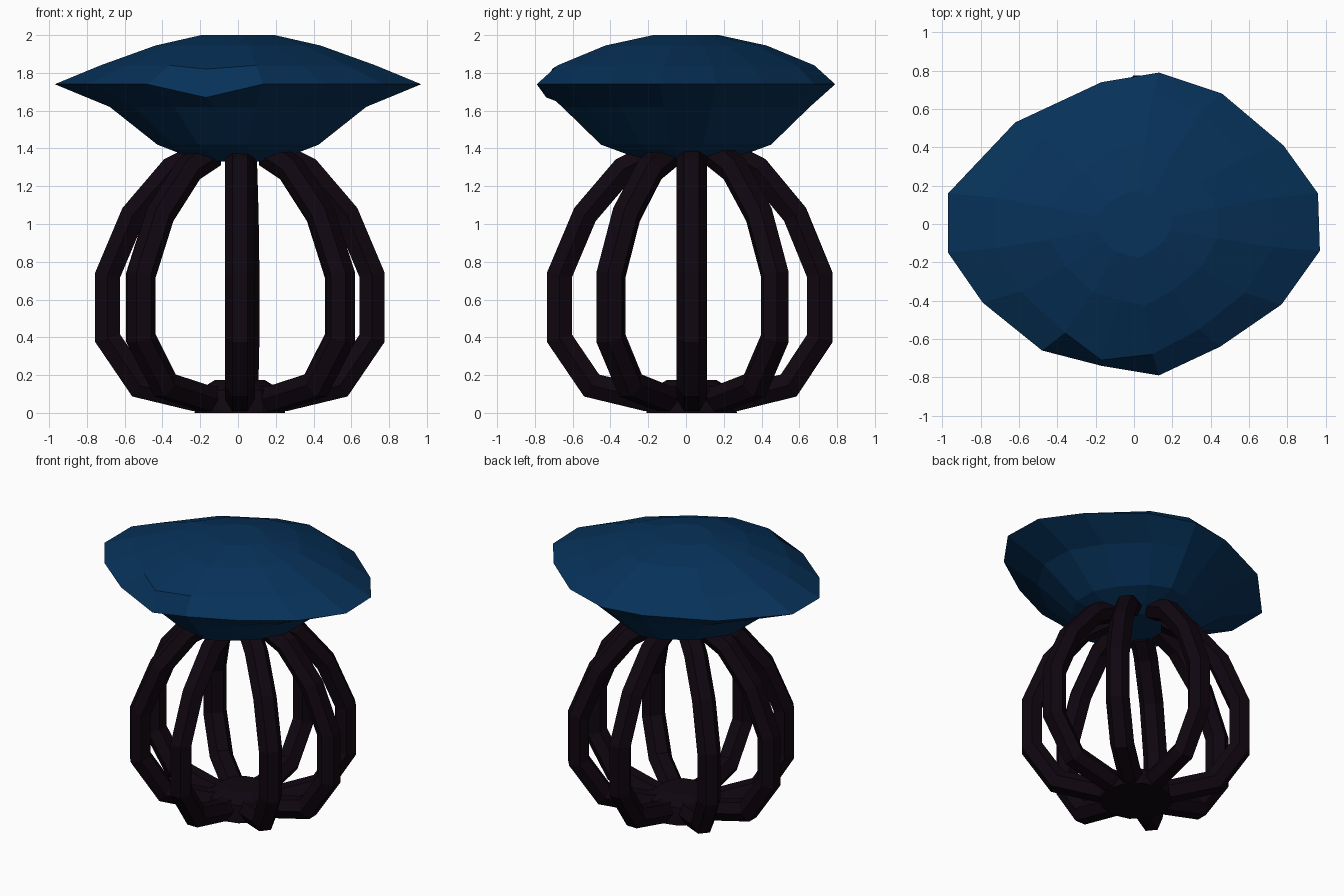
import bpy, bmesh
from math import cos, sin, radians, pi
from mathutils import Vector

if "Cube" in bpy.data.objects:
    bpy.data.objects.remove(bpy.data.objects["Cube"])

CX, CY = 0.01, 0.03  # centre of the leg cage


def material(name, rgb):
    m = bpy.data.materials.new(name)
    m.diffuse_color = (*rgb, 1)
    m.use_nodes = True
    m.node_tree.nodes["Principled BSDF"].inputs["Base Color"].default_value = m.diffuse_color
    return m


def loft(name, rings, mat):
    """Skin a list of equal-length vertex rings and cap both ends."""
    bm = bmesh.new()
    vs = [[bm.verts.new(p) for p in ring] for ring in rings]
    n = len(vs[0])
    for a, b in zip(vs, vs[1:]):
        for i in range(n):
            j = (i + 1) % n
            bm.faces.new((a[i], a[j], b[j], b[i]))
    bm.faces.new(vs[0])
    bm.faces.new(vs[-1])
    bmesh.ops.recalc_face_normals(bm, faces=bm.faces)
    me = bpy.data.meshes.new(name)
    bm.to_mesh(me)
    bm.free()
    me.materials.append(mat)
    ob = bpy.data.objects.new(name, me)
    bpy.context.collection.objects.link(ob)
    return ob


blue = material("cushion_blue", (0.002, 0.031, 0.1))
dark = material("dark_wood", (0.005, 0.002, 0.005))

# Cushion: irregular outline scaled through levels (z, x scale, y scale)
outline = [(0.97, -0.14), (0.96, 0.16), (0.78, 0.41), (0.46, 0.68), (0.13, 0.79),
           (-0.17, 0.74), (-0.62, 0.53), (-0.97, 0.16), (-0.97, -0.15),
           (-0.79, -0.41), (-0.48, -0.66), (-0.17, -0.73), (0.13, -0.79),
           (0.45, -0.64), (0.77, -0.42)]
levels = [(1.33, 0.20, 0.26), (1.42, 0.44, 0.57), (1.62, 0.70, 0.83), (1.74, 1, 1),
          (1.84, 0.75, 0.86), (1.945, 0.45, 0.54), (2.0, 0.20, 0.22)]
rings = [[(x * sx, y * sy, z) for x, y in outline] for z, sx, sy in levels]
# flat front facet where the rim is cut
rings[3][11] = (-0.17, -0.74, 1.67)
rings[4][11] = (-0.17, -0.71, 1.82)
loft("cushion", rings, blue)

# Legs: six-sided bent tubes following one radial path (radius, z)
path = [Vector(p) for p in ((0.20, 1.37), (0.36, 1.29), (0.565, 1.05), (0.70, 0.73),
                            (0.70, 0.395), (0.53, 0.145), (0.24, 0.075), (0.05, 0.075))]


def leg(name, angle, scale):
    out = Vector((cos(angle), sin(angle), 0))
    side = Vector((-sin(angle), cos(angle), 0))
    rings = []
    for i, p in enumerate(path):
        d1 = (p - path[max(i - 1, 0)]).normalized()
        d2 = (path[min(i + 1, len(path) - 1)] - p).normalized()
        t = (d1 + d2).normalized()
        nrm = Vector((-t.y, t.x))
        miter = 1 / max(0.5, t.dot(d1 if i else d2))
        ring = []
        for k in range(6):
            a = k * pi / 3
            q = Vector((p.x * scale, p.y)) + nrm * (0.076 * sin(a) * miter)
            v = out * q.x + side * (0.08 * cos(a))
            ring.append((v.x + CX, v.y + CY, max(q.y, 0)))
        rings.append(ring)
    return loft(name, rings, dark)


legs = ((0, 1), (40, 0.98), (88, 0.97), (140, 0.98),
        (180, 1), (219, 0.96), (270, 1), (321, 0.98))
for i, (deg, scale) in enumerate(legs):
    leg(f"leg_{i + 1}", radians(deg), scale)

# Hub where the legs meet at the floor
hub = [(0, 0.24), (0.12, 0.22), (0.175, 0.13)]
loft("base_hub", [[(CX + r * cos(k * pi / 6), CY + r * sin(k * pi / 6), z)
                   for k in range(12)] for z, r in hub], dark)
